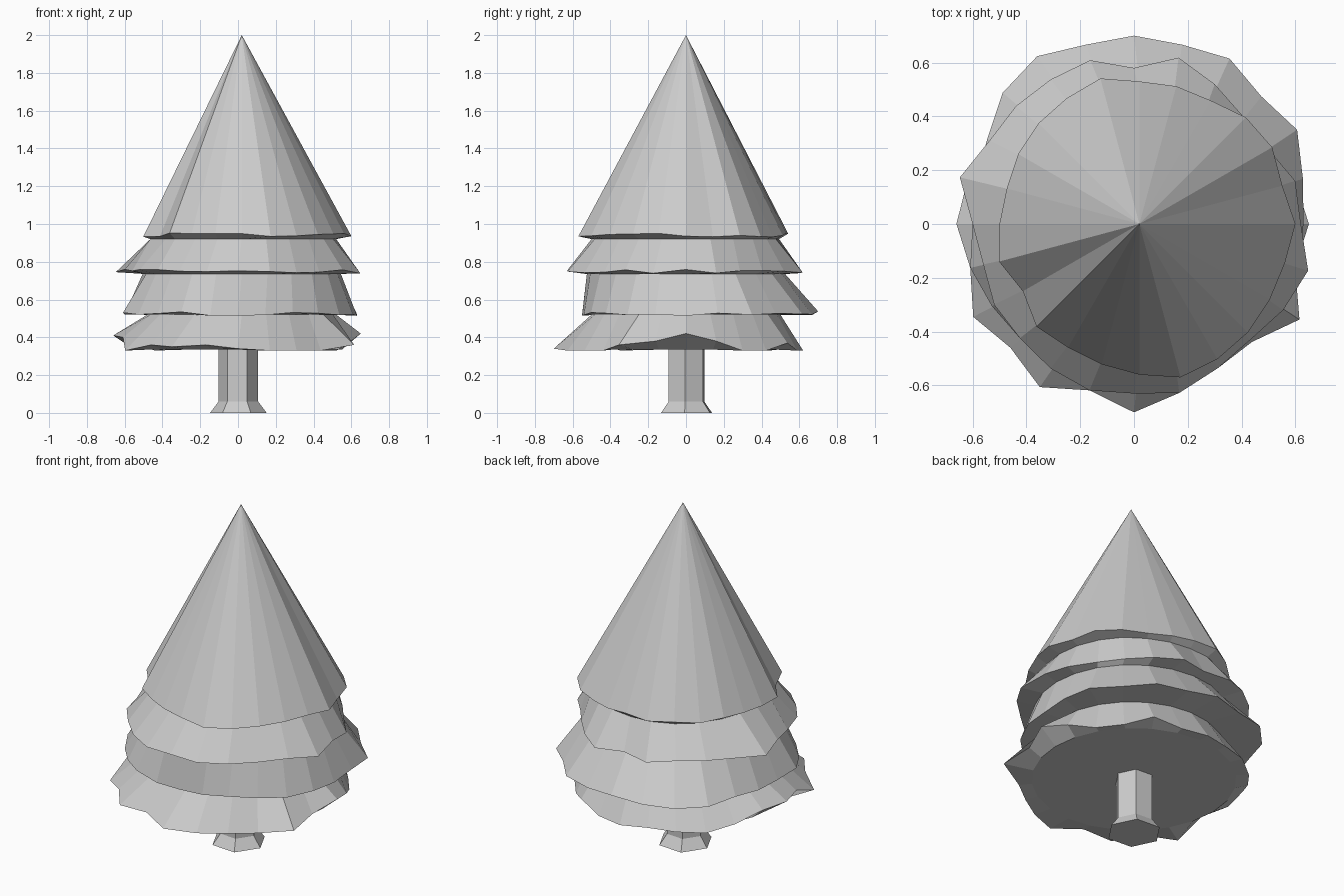
import bpy, bmesh, math, random

if "Cube" in bpy.data.objects:
    bpy.data.objects.remove(bpy.data.objects["Cube"])

random.seed(4)
N = 24


def ring(bm, radii, heights, cx=0.0, cy=0.0, turn=0.0):
    n = len(radii)
    return [bm.verts.new((cx + r * math.cos(turn + math.tau * i / n),
                          cy + r * math.sin(turn + math.tau * i / n), z))
            for i, (r, z) in enumerate(zip(radii, heights))]


def bridge(bm, lower, upper):
    n = len(lower)
    for i in range(n):
        j = (i + 1) % n
        bm.faces.new((lower[i], lower[j], upper[j], upper[i]))


def fan(bm, loop, point):
    centre = bm.verts.new(point)
    for i in range(len(loop)):
        bm.faces.new((loop[i], loop[(i + 1) % len(loop)], centre))


def finish(bm, name):
    bmesh.ops.recalc_face_normals(bm, faces=bm.faces)
    me = bpy.data.meshes.new(name)
    bm.to_mesh(me)
    bm.free()
    ob = bpy.data.objects.new(name, me)
    bpy.context.collection.objects.link(ob)
    return ob


def jitter(z, amount):
    return [z + random.uniform(-amount, amount) for _ in range(N)]


def rim(bm, radii, z, cx=0.0):
    return ring(bm, [r / 100 for r in radii], jitter(z, 0.012), cx)


def neck(bm, radii, limit, z):
    # where a tier tucks in under the one above: round, but inside its rim
    return ring(bm, [min(limit, 0.93 * r / 100) for r in radii], [z] * N, 0.02)


# Ragged rim radii of the four tiers, counter-clockwise from +x (hundredths)
top = [58, 55, 57, 56, 53, 53, 53, 56, 54, 53, 52, 51,
       52, 54, 50, 54, 53, 54, 56, 59, 58, 57, 56, 56]
upper = [62, 62, 57, 57, 60, 64, 58, 63, 62, 62, 62, 67,
         60, 58, 60, 60, 62, 64, 63, 65, 62, 61, 64, 67]
middle = [63, 65, 70, 67, 71, 69, 70, 69, 72, 69, 63, 61,
          60, 63, 61, 60, 60, 57, 55, 56, 58, 60, 62, 63]
bottom = [65, 62, 60, 60, 62, 61, 62, 60, 62, 62, 62, 64,
          66, 63, 69, 65, 70, 64, 70, 65, 62, 62, 71, 62]
bottom_z = [42, 38, 33, 33, 37, 33, 33, 34, 34, 33, 36, 41,
            41, 40, 33, 36, 35, 36, 34, 33, 33, 33, 36, 38]

# Foliage: one zigzag skin from the tip down through the four tiers
bm = bmesh.new()
levels = [
    rim(bm, top, 0.942, 0.02), neck(bm, top, 0.50, 0.92),
    rim(bm, upper, 0.75), neck(bm, upper, 0.525, 0.735),
    rim(bm, middle, 0.525), neck(bm, middle, 0.50, 0.52),
    ring(bm, [r / 100 for r in bottom], [z / 100 for z in bottom_z]),
]
fan(bm, levels[0], (0.02, 0, 2.0))
for a, b in zip(levels, levels[1:]):
    bridge(bm, b, a)
# Flat underside, folding up to the raised branch tips
under = ring(bm, [0.55] * N, [0.335] * N)
bridge(bm, under, levels[-1])
fan(bm, under, (0, 0, 0.335))
finish(bm, "foliage")

# Trunk: six-sided post with a flared foot
bm = bmesh.new()
rows = [ring(bm, [r] * 6, [z] * 6, 0.002, 0.003, -0.07)
        for r, z in ((0.15, 0.0), (0.105, 0.06), (0.105, 0.34))]
bridge(bm, rows[0], rows[1])
bridge(bm, rows[1], rows[2])
bm.faces.new(rows[0])
finish(bm, "trunk")
